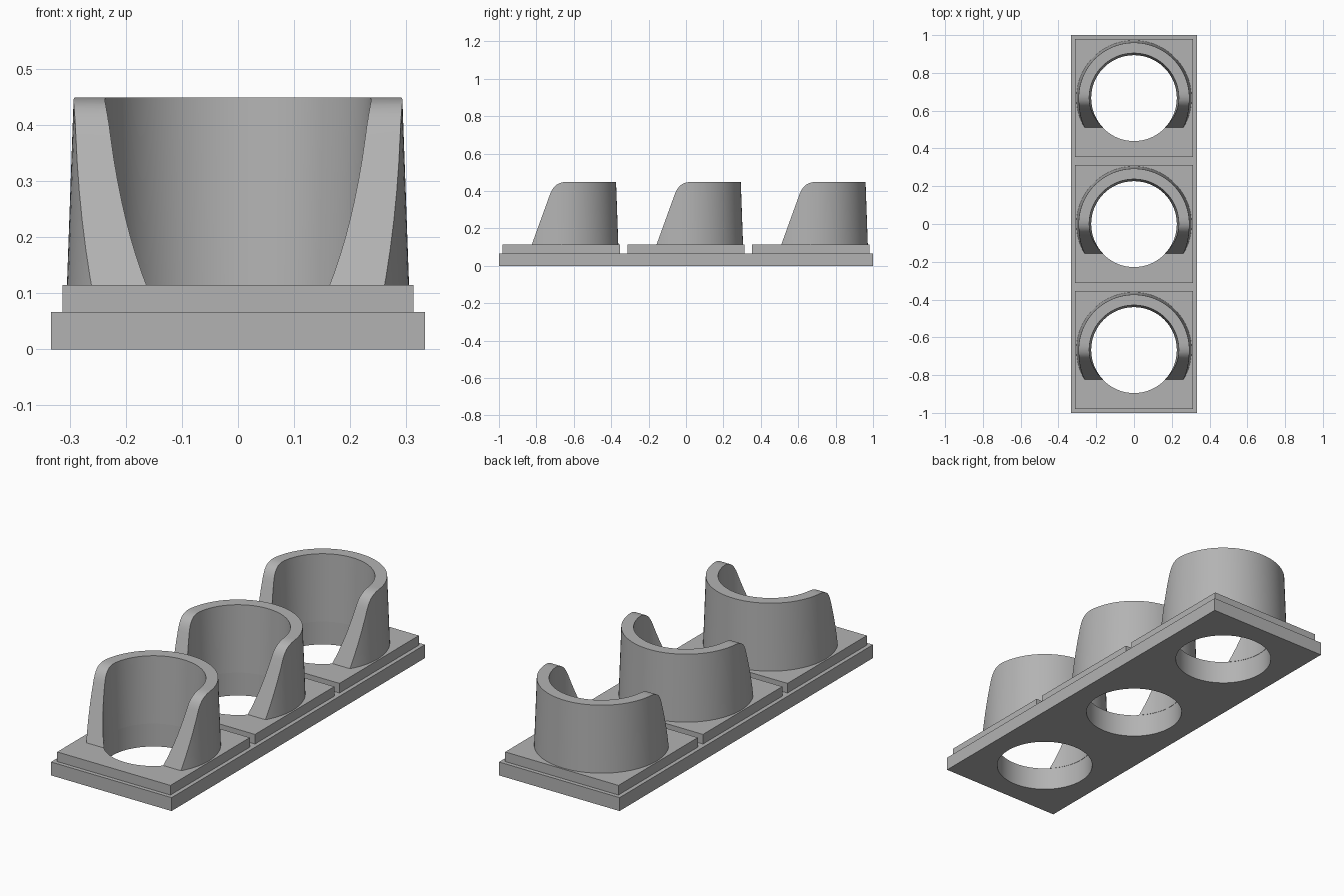
import bpy, bmesh, math
from mathutils import Matrix, Vector

if "Cube" in bpy.data.objects:
    bpy.data.objects.remove(bpy.data.objects["Cube"], do_unlink=True)

SPACING = 0.667
BASE_TOP, PLATE_TOP, CUP_TOP = 0.067, 0.115, 0.449
HOLE_R = 0.228
CENTRES = {"front": -SPACING, "middle": 0.0, "back": SPACING}

grey = bpy.data.materials.new("light_grey")
grey.use_nodes = True
colour = (0.45, 0.45, 0.45, 1)
grey.diffuse_color = colour
grey.node_tree.nodes["Principled BSDF"].inputs["Base Color"].default_value = colour


def make(name, bm):
    bmesh.ops.recalc_face_normals(bm, faces=bm.faces)
    mesh = bpy.data.meshes.new(name)
    bm.to_mesh(mesh)
    bm.free()
    mesh.materials.append(grey)
    obj = bpy.data.objects.new(name, mesh)
    bpy.context.collection.objects.link(obj)
    return obj


def box(name, half_x, half_y, y, z0, z1):
    bm = bmesh.new()
    bmesh.ops.create_cube(bm, size=1, matrix=Matrix.Translation((0, y, (z0 + z1) / 2))
                          @ Matrix.Diagonal((2 * half_x, 2 * half_y, z1 - z0, 1)))
    return make(name, bm)


def cone(name, r0, r1, y, z0, z1):
    bm = bmesh.new()
    bmesh.ops.create_cone(bm, cap_ends=True, segments=96, radius1=r0, radius2=r1,
                          depth=z1 - z0, matrix=Matrix.Translation((0, y, (z0 + z1) / 2)))
    return make(name, bm)


def side_profile(name, points, y, half_x):
    """Extrude a (y, z) outline across the width."""
    bm = bmesh.new()
    face = bm.faces.new([bm.verts.new((-half_x, y + py, pz)) for py, pz in points])
    out = bmesh.ops.extrude_face_region(bm, geom=[face])
    moved = [v for v in out["geom"] if isinstance(v, bmesh.types.BMVert)]
    bmesh.ops.translate(bm, verts=moved, vec=(2 * half_x, 0, 0))
    return make(name, bm)


def cut(obj, tool, operation="DIFFERENCE"):
    tool.hide_render = True
    mod = obj.modifiers.new("cut", "BOOLEAN")
    mod.operation, mod.solver, mod.object = operation, "EXACT", tool
    bpy.context.view_layer.update()
    evaluated = obj.evaluated_get(bpy.context.evaluated_depsgraph_get())
    mesh = bpy.data.meshes.new_from_object(evaluated)
    obj.modifiers.clear()
    obj.data = mesh
    bpy.data.objects.remove(tool, do_unlink=True)


def smooth(obj):
    bpy.ops.object.select_all(action="DESELECT")
    obj.select_set(True)
    bpy.context.view_layer.objects.active = obj
    bpy.ops.object.shade_smooth_by_angle(angle=math.radians(30))


# Sloping front edge with a rounded shoulder
foot = Vector((-0.157, PLATE_TOP))
corner = Vector((-0.036, CUP_TOP))
slope = (corner - foot).normalized()
start, end = corner - slope * 0.074, corner + Vector((0.074, 0))
shoulder = [(1 - t) ** 2 * start + 2 * t * (1 - t) * corner + t * t * end
            for t in (i / 12 for i in range(13))]
# Nudge the quadratic toward a circular arc
shoulder = [p + (corner - p) * 0.1 * math.sin(math.pi * i / 12)
            for i, p in enumerate(shoulder)]
outline = ([foot - slope * 0.05] + shoulder
           + [Vector((0.4, CUP_TOP)), Vector((0.4, PLATE_TOP - 0.05))])

# Base slab with three holes
base = box("base_slab", 0.333, 1.0, 0, 0, BASE_TOP)
for y in CENTRES.values():
    cut(base, cone("hole_cutter", HOLE_R, HOLE_R, y, -0.1, 0.2))
smooth(base)

for place, y in CENTRES.items():
    # Raised square plate
    plate = box(place + "_plate", 0.313, 0.313, y, BASE_TOP, PLATE_TOP)
    cut(plate, cone("hole_cutter", HOLE_R, HOLE_R, y, -0.1, 0.2))
    smooth(plate)

    # Tapered, open-fronted cup wall
    cup = cone(place + "_cup", 0.305, 0.293, y, PLATE_TOP, CUP_TOP + 0.001)
    cut(cup, cone("bore_cutter", 0.225, 0.239, y, PLATE_TOP - 0.05, CUP_TOP + 0.05))
    cut(cup, side_profile("slope_cutter", outline, y, 0.5), "INTERSECT")
    smooth(cup)
